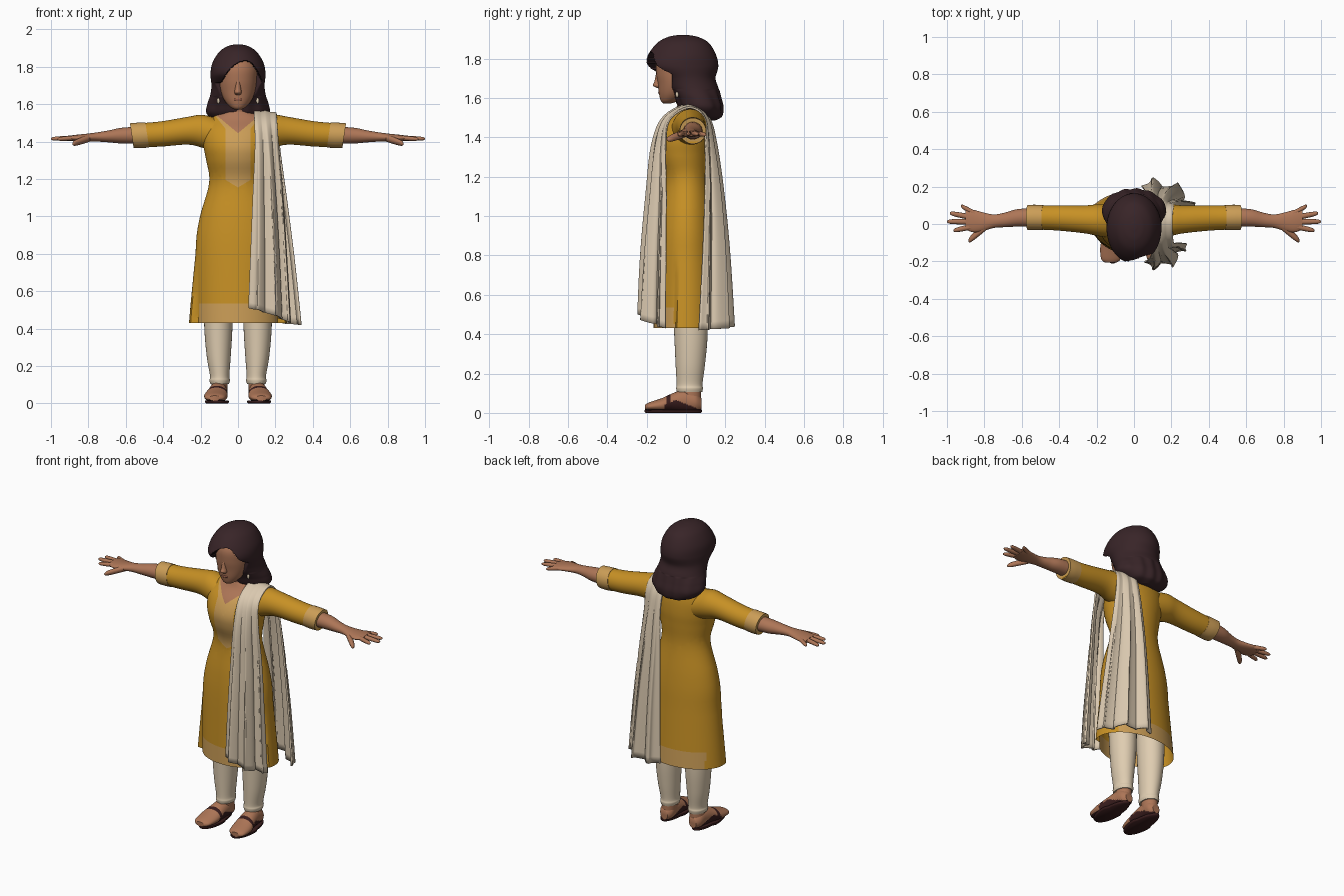
import bpy, bmesh
from math import sin, cos, pi, radians
from mathutils import Vector

old = bpy.data.objects.get("Cube")
if old:
    bpy.data.objects.remove(old, do_unlink=True)


def material(name, r, g, b):
    m = bpy.data.materials.new(name)
    m.use_nodes = True
    m.diffuse_color = (r, g, b, 1)
    shader = m.node_tree.nodes["Principled BSDF"]
    shader.inputs["Base Color"].default_value = (r, g, b, 1)
    shader.inputs["Roughness"].default_value = 0.8
    return m


skin = material("skin", .42, .18, .095)
lip_red = material("lip", .33, .115, .07)
hair_brown = material("dark hair", .04, .018, .021)
mustard = material("mustard cloth", .57, .28, .018)
gold = material("pale gold trim", .6, .34, .095)
cream = material("cream scarf cloth", .7, .58, .43)
ivory = material("ivory trousers", .74, .61, .44)
leather = material("dark leather", .04, .012, .012)


def smooth_path(points, steps):
    """Catmull-Rom interpolation of tuples."""
    out = []
    last = len(points) - 1
    for i in range(last):
        a, b = points[max(i - 1, 0)], points[i]
        c, d = points[i + 1], points[min(i + 2, last)]
        for k in range(steps):
            t = k / steps
            out.append([q + .5 * t * (r - p + t * (2 * p - 5 * q + 4 * r - s + t * (3 * (q - r) + s - p)))
                        for p, q, r, s in zip(a, b, c, d)])
    out.append(list(points[last]))
    return out


def finish(name, bm, mats, rule=None):
    bmesh.ops.recalc_face_normals(bm, faces=bm.faces)
    for f in bm.faces:
        f.smooth = True
        if rule:
            f.material_index = rule(f.calc_center_median())
    mesh = bpy.data.meshes.new(name)
    bm.to_mesh(mesh)
    bm.free()
    for m in mats:
        mesh.materials.append(m)
    mesh.set_sharp_from_angle(angle=radians(50))
    ob = bpy.data.objects.new(name, mesh)
    bpy.context.collection.objects.link(ob)
    return ob


def loft(stations, axis="z", n=32, steps=5, side=1, caps=(True, True)):
    """Elliptical rings: position along axis, two centres, two radii."""
    bm = bmesh.new()
    rings = []
    for t, ca, cb, ra, rb in smooth_path(stations, steps):
        ring = []
        for i in range(n):
            a = ca + ra * cos(2 * pi * i / n)
            b = cb + rb * sin(2 * pi * i / n)
            x, y, z = {"z": (a, b, t), "x": (t, a, b), "y": (a, t, b)}[axis]
            ring.append(bm.verts.new((side * x, y, z)))
        rings.append(ring)
    for lo, hi in zip(rings, rings[1:]):
        for i in range(n):
            j = (i + 1) % n
            bm.faces.new((lo[i], lo[j], hi[j], hi[i]))
    if caps[0]:
        bm.faces.new(rings[0])
    if caps[1]:
        bm.faces.new(rings[-1])
    return bm


def ball(name, centre, size, mat):
    bm = bmesh.new()
    bmesh.ops.create_uvsphere(bm, u_segments=20, v_segments=12, radius=1)
    for v in bm.verts:
        v.co = Vector(centre) + Vector([p * q for p, q in zip(v.co, size)])
    return finish(name, bm, [mat])


# Tunic body: flared skirt, waist, bust and shoulders
bm = loft([(.43, 0, 0, .224, .165), (.6, 0, 0, .226, .16), (.85, 0, 0, .225, .15),
           (1, 0, 0, .203, .137), (1.18, 0, 0, .154, .115), (1.3, 0, -.015, .17, .135),
           (1.38, 0, -.015, .185, .14), (1.46, 0, 0, .185, .12), (1.52, 0, .02, .15, .085),
           (1.56, 0, .02, .075, .065)], n=96, caps=(False, True))
cuts = [((0, 0, .535), (0, 0, 1))]
for s in (1, -1):
    cuts += [((s * .068, 0, 0), (1, 0, 0)), ((0, 0, 1.155), (s * .6, 0, -1)),
             ((0, 0, 1.445), (s, 0, -1.2)), ((s * .068, 0, 1.47), (s, 0, -.8))]
for point, normal in cuts:
    bmesh.ops.bisect_plane(bm, geom=bm.verts[:] + bm.edges[:] + bm.faces[:],
                           plane_co=point, plane_no=normal)
# Side slits: the back panel stands out behind the front panel
for v in bm.verts:
    if v.co.z < .8 and v.co.y > -.05:
        drop = .8 - v.co.z
        v.co.x *= 1 + .46 * drop
        v.co.y *= 1 + .2 * drop


def tunic_colour(c):
    x = abs(c.x)
    if c.z > 1.553 or (c.y < .02 and x < 1.2 * (c.z - 1.445)):
        return 2
    if c.z < .535:
        return 0 if x > .21 and c.y > -.06 else 1
    yoke = x < .068 + max(0, c.z - 1.47) * .8 and c.z > 1.155 + .6 * x
    return 1 if c.y < 0 and yoke else 0


finish("tunic", bm, [mustard, gold, skin], tunic_colour)

# Neck, head and face
finish("neck", loft([(1.45, 0, .02, .06, .055), (1.55, 0, .01, .055, .053),
                     (1.66, 0, 0, .055, .055)]), [skin])
finish("head", loft([(1.572, 0, -.095, .018, .02), (1.585, 0, -.085, .042, .043),
                     (1.62, 0, -.065, .072, .072), (1.67, 0, -.05, .093, .093),
                     (1.73, 0, -.045, .102, .107), (1.8, 0, -.045, .1, .105),
                     (1.87, 0, -.04, .06, .07)]), [skin])
finish("nose", loft([(1.648, 0, -.13, .012, .01), (1.662, 0, -.138, .02, .03),
                     (1.685, 0, -.138, .016, .022), (1.73, 0, -.135, .012, .016)], n=20), [skin])
ball("lips", (0, -.131, 1.626), (.024, .01, .009), lip_red)

# Hair: one mass, set back around the face below a swept parting
bm = loft([(1.485, 0, .105, .05, .04), (1.505, 0, .095, .12, .085), (1.55, 0, .077, .168, .112),
           (1.6, 0, .06, .164, .118), (1.65, 0, .035, .148, .13), (1.7, 0, .01, .142, .14),
           (1.76, 0, -.022, .147, .186),
           (1.82, 0, -.02, .137, .172), (1.88, 0, -.015, .1, .13), (1.91, 0, -.015, .055, .075),
           (1.92, 0, -.015, .015, .02)], n=128, steps=14)
for v in bm.verts:
    d = v.co.x - .04
    hairline = 1.83 - (14 if d > 0 else 7) * d * d
    if v.co.z < max(hairline, 1.715):
        v.co.y = max(v.co.y, -.07)
    if v.co.z < 1.64:
        v.co.y += .003 * sin(v.co.x * 90)
finish("hair", bm, [hair_brown])


def foot_colour(c):
    heel_band = c.y > -.11 and c.z < .065 - .4 * abs(c.y + .05)
    return int(c.z < .02 or heel_band or -.1 < c.y < -.078)


for s, label in ((1, "left"), (-1, "right")):
    # Ears and earrings
    ball(label + "_ear", (s * .1, -.04, 1.665), (.012, .02, .032), skin)
    ball(label + "_earring", (s * .105, -.045, 1.618), (.008, .008, .016), cream)

    # Sleeve, cuff and bare arm with palm
    finish(label + "_sleeve", loft(
        [(.1, .01, 1.43, .09, .09), (.19, .02, 1.455, .085, .088), (.27, .025, 1.458, .074, .074),
         (.42, .033, 1.44, .067, .067), (.56, .035, 1.433, .063, .063)], "x", side=s), [mustard])
    bm = loft([(.485, .034, 1.436, .067, .067), (.53, .035, 1.433, .068, .068),
               (.568, .035, 1.432, .067, .066)], "x", side=s)
    for v in bm.verts:
        v.co.x += s * .15 * (v.co.z - 1.433)
    finish(label + "_cuff", bm, [gold])
    finish(label + "_arm", loft(
        [(.5, .035, 1.435, .05, .047), (.62, .033, 1.432, .047, .042), (.69, .022, 1.428, .039, .032),
         (.75, .015, 1.425, .036, .025), (.81, .012, 1.421, .051, .021), (.86, .016, 1.419, .06, .018),
         (.9, .023, 1.419, .052, .013)], "x", side=s), [skin])

    # Fingers and thumb: root x, root y, tip x, tip y, tip height, thickness
    digits = {"thumb": (.79, -.01, .885, -.09, 1.388, .023), "index": (.87, -.015, .965, -.035, 1.413, .015),
              "middle": (.88, .012, 1, .013, 1.415, .015), "ring": (.88, .038, .985, .058, 1.415, .015),
              "little": (.85, .055, .925, .097, 1.413, .015)}
    for name, (x0, y0, x1, y1, z1, r) in digits.items():
        rows = [(x0 + (x1 - x0) * t, y0 + (y1 - y0) * t, 1.42 + (z1 - 1.42) * t, r * k, r * k * .85)
                for t, k in ((0, 1), (.5, .95), (.88, .75), (1, .25))]
        finish(f"{label}_{name}_finger", loft(rows, "x", n=12, steps=3, side=s), [skin])

    # Trouser leg, ankle, sandalled foot and sole
    finish(label + "_trouser_leg", loft(
        [(.105, .098, .018, .05, .064), (.125, .098, .018, .055, .068), (.15, .098, .018, .052, .066),
         (.25, .103, .022, .064, .075), (.4, .105, .025, .075, .085), (.6, .105, .02, .08, .09)],
        side=s), [ivory])
    finish(label + "_ankle", loft([(.04, .1, .025, .042, .052), (.14, .098, .02, .045, .055)],
                                  side=s), [skin])
    finish(label + "_foot", loft(
        [(-.207, .125, .028, .03, .014), (-.185, .123, .032, .053, .022), (-.12, .118, .04, .062, .036),
         (-.06, .11, .053, .053, .05), (0, .105, .06, .047, .058), (.05, .102, .055, .044, .05),
         (.078, .102, .045, .025, .03)], "y", side=s, n=64, steps=12), [skin, leather], foot_colour)
    bm = loft([(0, .113, -.065, .058, .14), (.007, .113, -.065, .064, .147),
               (.015, .113, -.065, .063, .146)], side=s, steps=2)
    for v in bm.verts:
        if v.co.y > -.06:
            v.co.x += s * (.105 - abs(v.co.x)) * .15
    finish(label + "_sole", bm, [leather])

# Pleated scarf over the left shoulder, front hem to back hem:
# inner edge x y z, outer edge x y z, pleat depth
drape = [(.055, -.2, .51, .27, -.085, .43, .056), (.065, -.195, .8, .25, -.085, .76, .044),
         (.075, -.18, 1.1, .23, -.085, 1.1, .028), (.085, -.16, 1.36, .21, -.09, 1.35, .013),
         (.085, -.1, 1.505, .205, -.07, 1.49, .006), (.085, .02, 1.553, .205, .025, 1.54, .003),
         (.08, .1, 1.505, .21, .08, 1.49, .006), (.075, .14, 1.36, .22, .085, 1.34, .013),
         (.06, .165, 1.1, .25, .08, 1.1, .03), (.05, .185, .8, .29, .065, .77, .046),
         (.04, .2, .44, .325, .045, .42, .06)]
bm = bmesh.new()
rows = []
columns = 72
for x0, y0, z0, x1, y1, z1, depth in smooth_path(drape, 6):
    a, b = Vector((x0, y0, z0)), Vector((x1, y1, z1))
    facing = max(-1, min(1, (y0 + y1) / .2))
    across = (b - a).normalized()
    out = Vector((-across.y * facing, across.x * facing, 1 - abs(facing)))
    row = []
    for i in range(columns + 1):
        u = i / columns
        fold = depth * (1.15 * sin(pi * u) + .45 * sin(5 * pi * u - .4))
        sway = across * depth * .22 * sin(10 * pi * u)
        row.append(bm.verts.new(a.lerp(b, u) + out * (fold + .012) + sway))
    rows.append(row)
for lo, hi in zip(rows, rows[1:]):
    for i in range(columns):
        bm.faces.new((lo[i], lo[i + 1], hi[i + 1], hi[i]))
scarf = finish("scarf", bm, [cream])
cloth = scarf.modifiers.new("thickness", "SOLIDIFY")
cloth.thickness = .01
cloth.offset = 0
